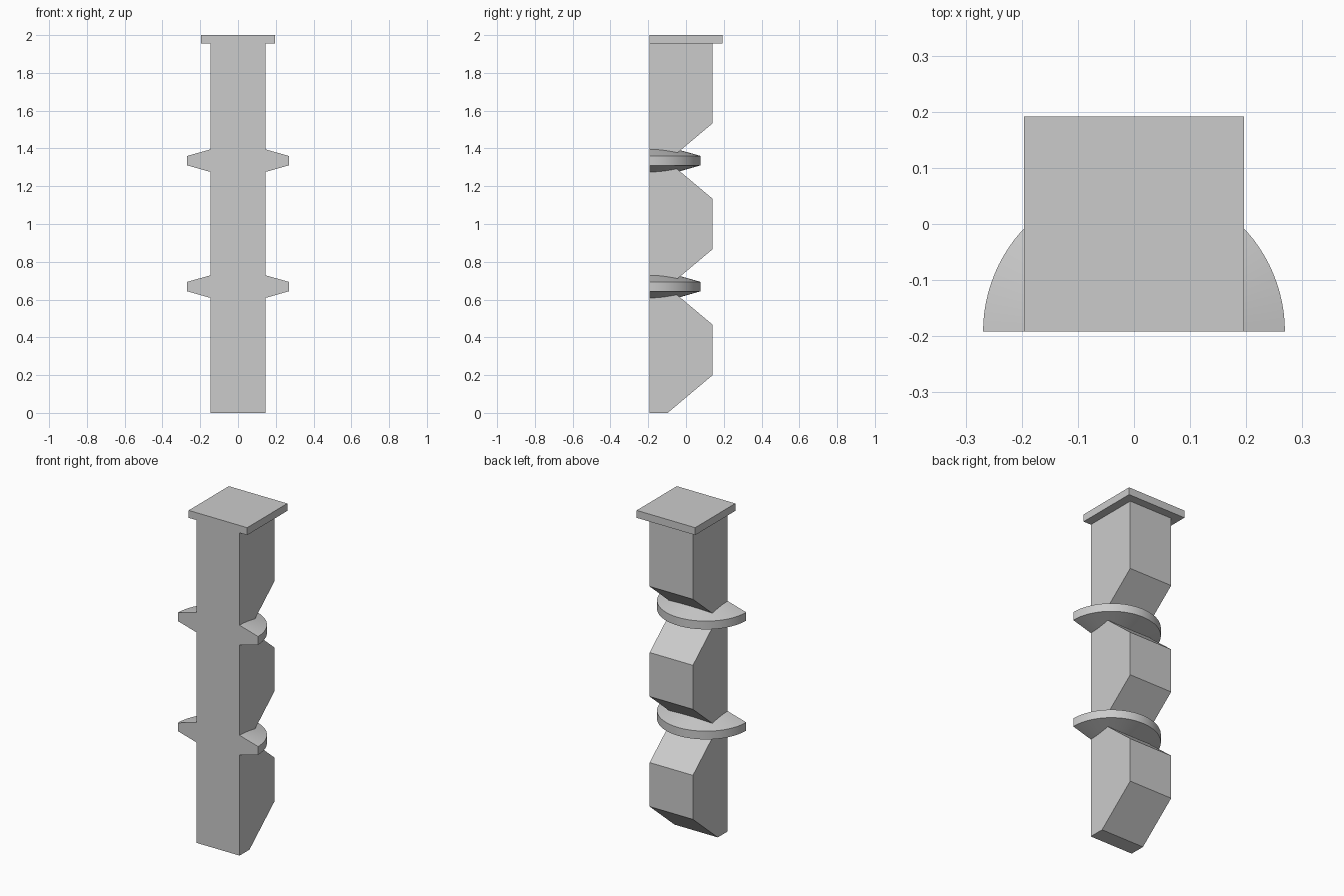
import bpy
import bmesh
from math import cos, sin, pi, radians

if "Cube" in bpy.data.objects:
    bpy.data.objects.remove(bpy.data.objects["Cube"], do_unlink=True)

FRONT, BACK, NOTCH = -0.192, 0.141, -0.097
HALF_WIDTH = 0.145
PITCH, BEVEL = 2 / 3, 0.2
TOP = 1.955

grey = bpy.data.materials.new("plain grey")
grey.use_nodes = True
grey.diffuse_color = (0.6, 0.6, 0.6, 1)
grey.node_tree.nodes["Principled BSDF"].inputs["Base Color"].default_value = (0.6, 0.6, 0.6, 1)


def finish(bm, name):
    bmesh.ops.recalc_face_normals(bm, faces=bm.faces)
    mesh = bpy.data.meshes.new(name)
    bm.to_mesh(mesh)
    bm.free()
    mesh.materials.append(grey)
    obj = bpy.data.objects.new(name, mesh)
    bpy.context.collection.objects.link(obj)
    return obj


def prism(name, outline, half_width):
    """Extrude a (y, z) outline along x."""
    bm = bmesh.new()
    face = bm.faces.new([bm.verts.new((-half_width, y, z)) for y, z in outline])
    moved = bmesh.ops.extrude_face_region(bm, geom=[face])["geom"]
    verts = [v for v in moved if isinstance(v, bmesh.types.BMVert)]
    bmesh.ops.translate(bm, verts=verts, vec=(2 * half_width, 0, 0))
    return finish(bm, name)


def half_ring(name, z, steps=48):
    """Sweep a tapered (radius, height) section half a turn behind the front face."""
    section = [(HALF_WIDTH, -0.06), (0.269, -0.025), (0.269, 0.025), (HALF_WIDTH, 0.06)]
    bm = bmesh.new()
    rows = []
    for i in range(steps + 1):
        a = pi * i / steps
        rows.append([bm.verts.new((r * cos(a), FRONT + r * sin(a), z + h)) for r, h in section])
    for a, b in zip(rows, rows[1:]):
        for k in range(4):
            n = (k + 1) % 4
            bm.faces.new((a[k], a[n], b[n], b[k]))
    bm.faces.new(rows[0])
    bm.faces.new(rows[-1])
    obj = finish(bm, name)
    bpy.ops.object.select_all(action="DESELECT")
    obj.select_set(True)
    bpy.context.view_layer.objects.active = obj
    bpy.ops.object.shade_smooth_by_angle(angle=radians(12))


# Notched post: three blocks with sloping ends, the last one straight at the top
outline = [(FRONT, 0), (NOTCH, 0)]
for i in range(3):
    base = i * PITCH
    outline.append((BACK, base + BEVEL))
    if i < 2:
        outline += [(BACK, base + PITCH - BEVEL), (NOTCH, base + PITCH)]
outline += [(BACK, TOP), (FRONT, TOP)]
prism("notched_post", outline, HALF_WIDTH)

# Half-round flanges around the notches
for i, label in enumerate(("lower_flange", "upper_flange"), start=1):
    half_ring(label, i * PITCH + 0.002)

# Cap plate, flush with the front
prism("cap_plate", [(FRONT, TOP), (-FRONT, TOP), (-FRONT, 2), (FRONT, 2)], 0.196)
